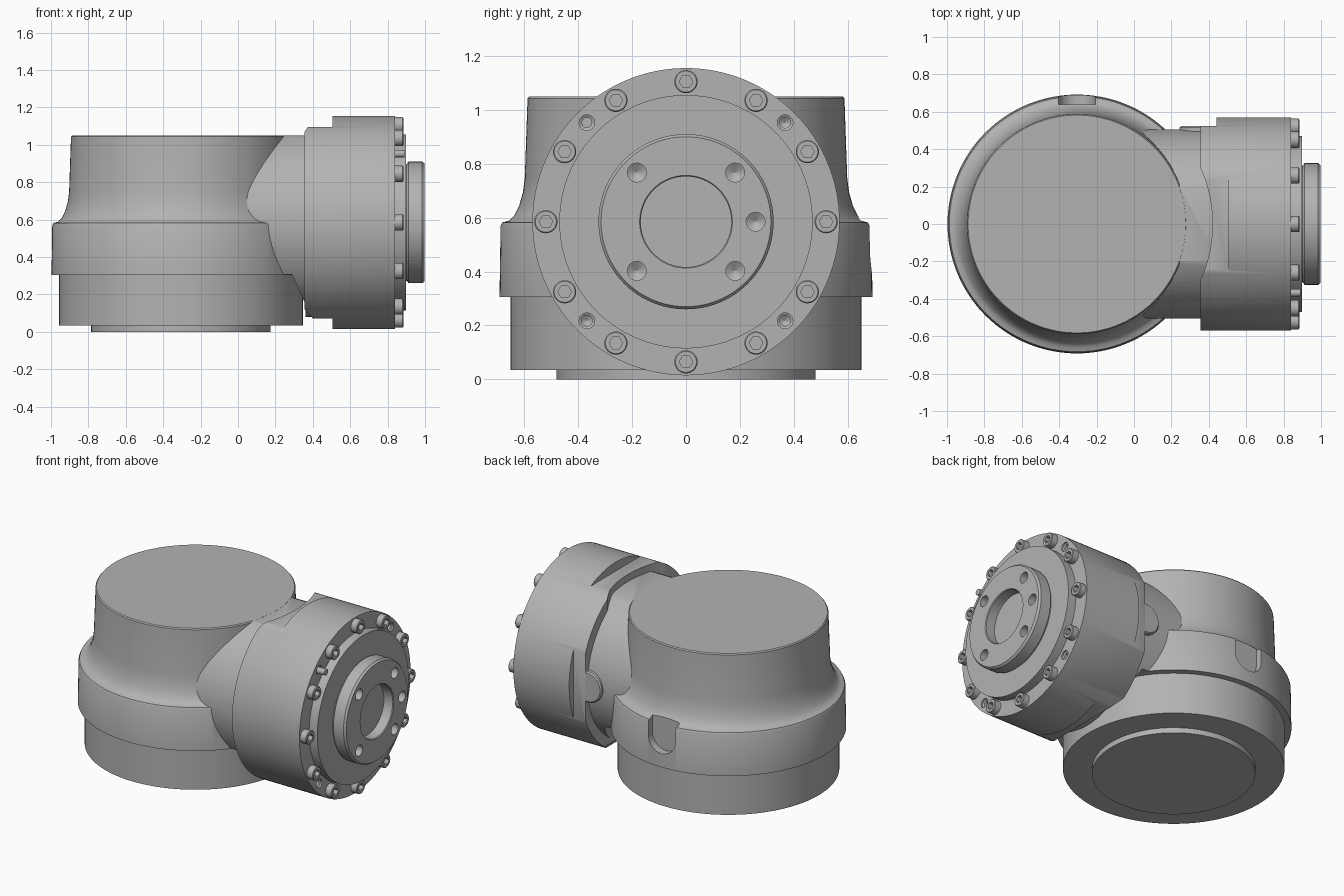
import bpy, bmesh
from math import sin, cos, pi, radians
from mathutils import Vector

if "Cube" in bpy.data.objects:
    bpy.data.objects.remove(bpy.data.objects["Cube"])

CX, CZ = -0.305, 0.585      # upright axis x, sideways axis z
grey = bpy.data.materials.new("cast_grey")
grey.diffuse_color = (0.45, 0.45, 0.45, 1)
grey.use_nodes = True
grey.node_tree.nodes["Principled BSDF"].inputs["Base Color"].default_value = grey.diffuse_color


def finish(name, bm):
    bmesh.ops.recalc_face_normals(bm, faces=bm.faces)
    me = bpy.data.meshes.new(name)
    bm.to_mesh(me)
    bm.free()
    me.materials.append(grey)
    ob = bpy.data.objects.new(name, me)
    bpy.context.collection.objects.link(ob)
    return ob


def lathe(name, profile, axis, loc, n=96):
    """Turn (radius, height) points around an axis, with capped ends."""
    bm = bmesh.new()
    rings = []
    for r, h in profile:
        ring = []
        for i in range(n):
            a = 2 * pi * i / n
            c, s = r * cos(a), r * sin(a)
            p = {"X": (h, c, s), "Y": (s, h, c), "Z": (c, s, h)}[axis]
            ring.append(bm.verts.new(Vector(p) + Vector(loc)))
        rings.append(ring)
    for a, b in zip(rings, rings[1:]):
        for i in range(n):
            j = (i + 1) % n
            bm.faces.new((a[i], a[j], b[j], b[i]))
    bm.faces.new(rings[0])
    bm.faces.new(rings[-1])
    return finish(name, bm)


def prism(name, points, y0, y1):
    """Extrude an x-z outline along y."""
    bm = bmesh.new()
    a = [bm.verts.new((x, y0, z)) for x, z in points]
    b = [bm.verts.new((x, y1, z)) for x, z in points]
    bm.faces.new(a)
    bm.faces.new(b)
    for i in range(len(a)):
        j = (i + 1) % len(a)
        bm.faces.new((a[i], a[j], b[j], b[i]))
    return finish(name, bm)


def box(x0, x1, y0, y1, z0, z1):
    return prism("cutter", [(x0, z0), (x1, z0), (x1, z1), (x0, z1)], y0, y1)


def boolean(ob, other, op="DIFFERENCE"):
    m = ob.modifiers.new("cut", "BOOLEAN")
    m.operation, m.solver, m.object = op, "EXACT", other
    bpy.context.view_layer.objects.active = ob
    bpy.ops.object.modifier_apply(modifier=m.name)
    bpy.data.objects.remove(other)


# upright housing
housing = lathe("upright_housing", [
    (0.480, 0), (0.480, 0.035), (0.652, 0.035), (0.652, 0.305), (0.692, 0.305),
    (0.688, 0.570), (0.682, 0.582), (0.657, 0.589), (0.638, 0.607), (0.619, 0.645),
    (0.605, 0.695), (0.598, 0.75), (0.588, 1.043), (0.582, 1.05)], "Z", (CX, 0, 0), 128)

# neck joining the two housings, trimmed flat on top and sloped underneath
neck = lathe("neck", [(0.505, -0.25), (0.505, 0.45)], "X", (0, 0, CZ))
boolean(neck, box(-1, 1, -1, 1, 1.0495, 1.5))
boolean(neck, prism("cutter", [(-0.5, 0.306), (0.288, 0.306), (0.36, 0.15),
                               (0.36, -0.2), (-0.5, -0.2)], -1, 1))
boolean(housing, neck, "UNION")

# round-bottomed notch at the back of the collar
boolean(housing, prism("cutter", [(CX + 0.098 * cos(a), 0.49 + 0.098 * sin(a))
        for a in [pi + pi * i / 16 for i in range(17)]]
        + [(CX + 0.098, 0.72), (CX - 0.098, 0.72)], 0.64, 0.8))

# sideways housing with flats, clearance curve and bottom chamfer
side = lathe("side_housing", [(0.568, 0.355), (0.57, 0.36), (0.57, 0.84),
             (0.47, 0.84), (0.47, 0.898), (0.3, 0.898)], "X", (0, 0, CZ), 128)
boolean(side, box(0.2, 0.505, -0.5, 0.5, 1.096, 1.4))
boolean(side, box(0.2, 0.505, -0.5, 0.5, -0.3, 0.072))
boolean(side, box(0.2, 0.44, 0.525, 0.8, 0.2, 0.95))
boolean(side, lathe("cutter", [(0.725, 0.97), (0.725, 1.4)], "Z", (CX, 0, 0)))
boolean(side, prism("cutter", [(0.3, 0.181), (0.41, 0.061), (0.41, -0.1), (0.3, -0.1)], -1, 1))

# round tab at the back of the neck
tab = lathe("neck_tab", [(0.1, 0.38), (0.1, 0.515), (0.092, 0.523)], "Y", (0.343, 0, CZ), 48)

# output flange with centre recess
flange = lathe("output_flange", [(0.312, 0.88), (0.312, 0.902), (0.325, 0.912), (0.325, 0.985),
               (0.315, 0.998), (0.172, 0.998), (0.168, 0.993), (0.168, 0.93)], "X", (0, 0, CZ))


def drill(ob, r, radius, angle, top, depth):
    loc = (top, radius * cos(radians(angle)), CZ + radius * sin(radians(angle)))
    boolean(ob, lathe("cutter", [(r, 0.05), (r, -depth), (0.001, -depth - r * 0.6)], "X", loc, 24))


for ang in (0, 45, 135, 225, 315):
    drill(flange, 0.035, 0.258, ang, 0.998, 0.05)
for ang in (45, 135, 225, 315):
    drill(side, 0.029, 0.52, ang, 0.84, 0.01)
    drill(side, 0.02, 0.52, ang, 0.84, 0.05)

# ring of socket-head bolts
bolt = lathe("bolt_1", [(0.043, -0.01), (0.043, 0.04), (0.039, 0.044)], "X", (0, 0, 0), 32)
boolean(bolt, lathe("cutter", [(0.025, 0.014), (0.025, 0.08)], "X", (0, 0, 0), 6))
bolts = [bolt]
for i in range(1, 12):
    b = bolt.copy()
    b.name = f"bolt_{i + 1}"
    bpy.context.collection.objects.link(b)
    bolts.append(b)
for i, b in enumerate(bolts):
    a = i * pi / 6
    b.location = (0.84, 0.52 * cos(a), CZ + 0.52 * sin(a))

# smooth shading with sharp edges kept
bpy.ops.object.select_all(action="DESELECT")
for ob in (housing, side, tab, flange, bolt):
    ob.select_set(True)
bpy.context.view_layer.objects.active = housing
bpy.ops.object.shade_smooth_by_angle(angle=radians(30))
